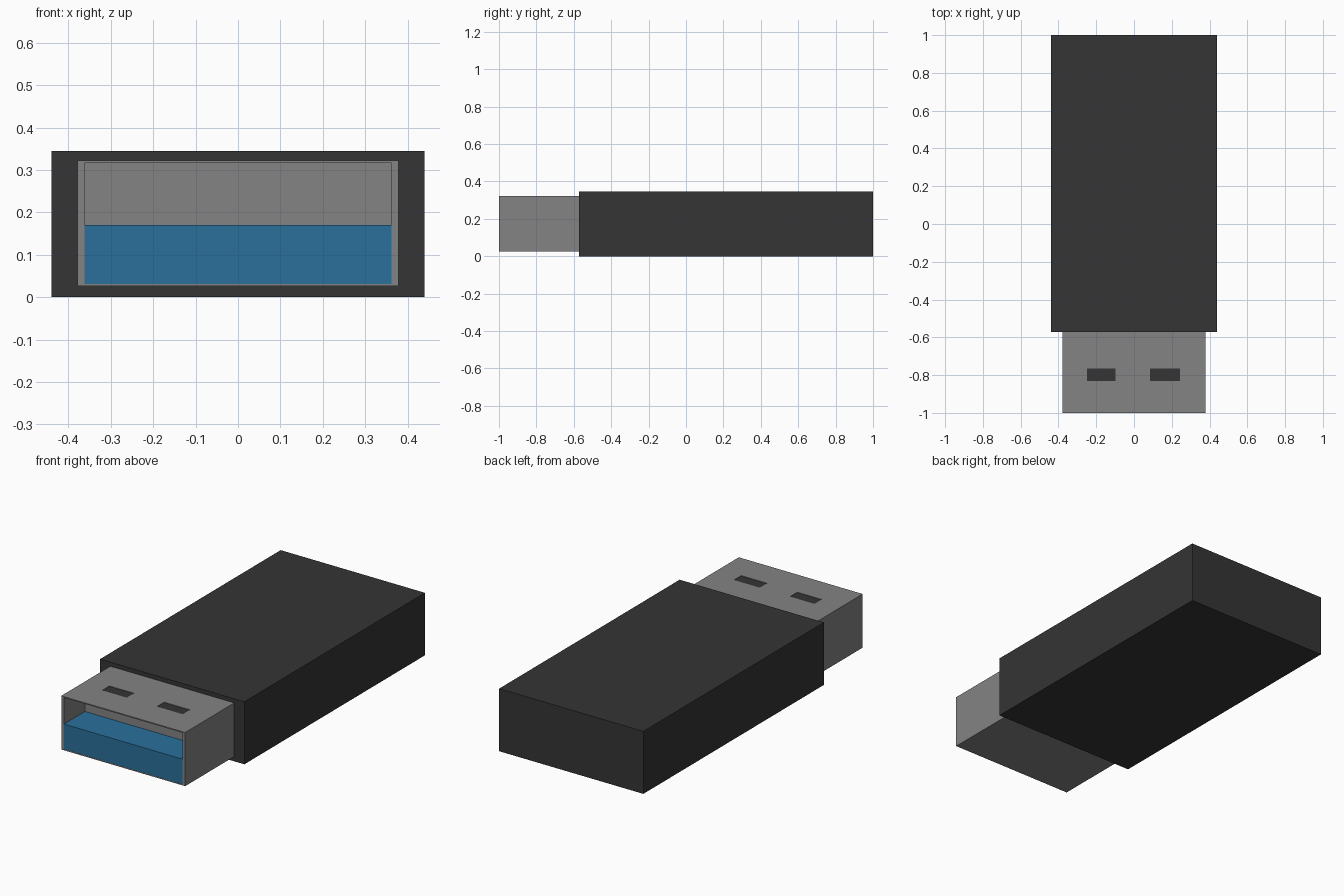
import bpy

if "Cube" in bpy.data.objects:
    bpy.data.objects.remove(bpy.data.objects["Cube"])


def material(name, rgb):
    m = bpy.data.materials.new(name)
    m.diffuse_color = (*rgb, 1)
    m.use_nodes = True
    m.node_tree.nodes["Principled BSDF"].inputs["Base Color"].default_value = m.diffuse_color
    return m


dark = material("dark_plastic", (0.035, 0.035, 0.035))
metal = material("metal", (0.23, 0.23, 0.23))
blue = material("blue_plastic", (0.023, 0.16, 0.33))


def box(name, x, y, z, mat):
    """Box from (min, max) ranges on each axis."""
    bpy.ops.mesh.primitive_cube_add(size=1)
    ob = bpy.context.object
    ob.name = name
    ob.location = [(a + b) / 2 for a, b in (x, y, z)]
    ob.scale = [b - a for a, b in (x, y, z)]
    bpy.ops.object.transform_apply(location=True, scale=True)
    ob.data.materials.append(mat)
    return ob


def cut(target, cutter):
    mod = target.modifiers.new("cut", 'BOOLEAN')
    mod.operation = 'DIFFERENCE'
    mod.solver = 'EXACT'
    mod.object = cutter
    bpy.context.view_layer.objects.active = target
    bpy.ops.object.modifier_apply(modifier=mod.name)
    bpy.data.objects.remove(cutter)


# Plastic body
box("body", (-0.44, 0.44), (-0.573, 1.0), (0, 0.345), dark)

# Metal connector with an open socket at the front
shell = box("connector_shell", (-0.378, 0.378), (-1.0, -0.573), (0.026, 0.322), metal)
cut(shell, box("socket_cutter", (-0.362, 0.362), (-1.1, -0.817), (0.031, 0.316), metal))

# Latch windows: shallow recesses with dark floors
for side, x in (("left", (-0.248, -0.098)), ("right", (0.086, 0.244))):
    y = (-0.83, -0.766)
    cut(shell, box("window_cutter", x, y, (0.319, 0.4), dark))
    box("latch_window_" + side, x, y, (0.317, 0.3195), dark)

# Blue contact tongue filling the lower half of the socket
box("contact_tongue", (-0.362, 0.362), (-0.999, -0.817), (0.031, 0.17), blue)
